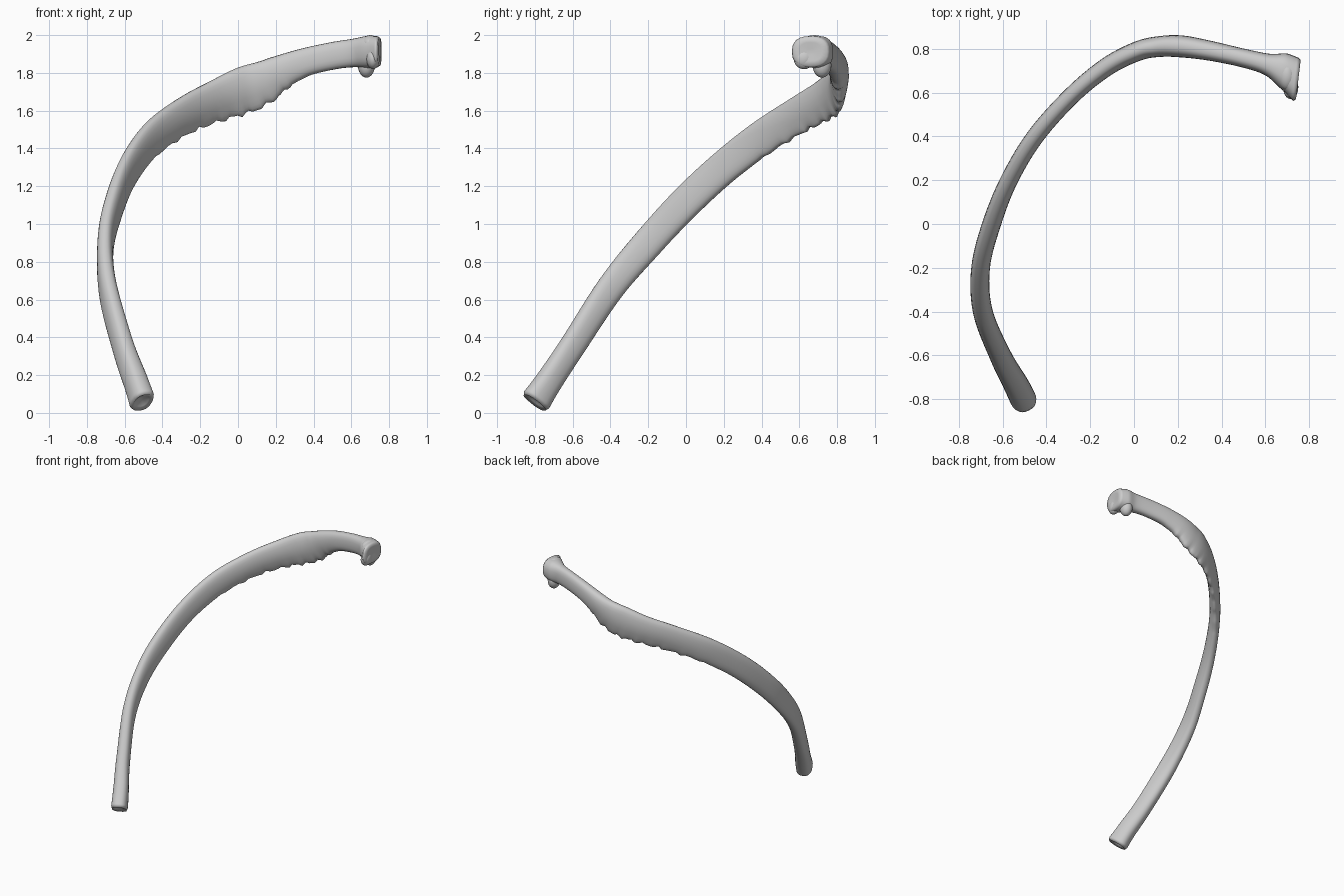
import bpy
import bmesh
import math
from mathutils import Vector

cube = bpy.data.objects.get("Cube")
if cube:
    bpy.data.objects.remove(cube, do_unlink=True)

# Stations along the bone: centre x, y, z, blade height, blade thickness
STATIONS = [
    (-.51, -.79, .07, .16, .12),
    (-.54, -.73, .16, .145, .115),
    (-.61, -.6, .355, .14, .1),
    (-.69, -.4, .66, .15, .09),
    (-.7, -.2, .9, .165, .085),
    (-.65, 0, 1.115, .175, .085),
    (-.57, .2, 1.3, .18, .08),
    (-.45, .4, 1.455, .19, .08),
    (-.28, .59, 1.575, .2, .08),
    (-.12, .72, 1.65, .22, .085),
    (.02, .79, 1.705, .245, .09),
    (.12, .81, 1.745, .23, .095),
    (.22, .81, 1.8, .185, .1),
    (.35, .79, 1.855, .15, .09),
    (.5, .757, 1.89, .145, .085),
    (.61, .728, 1.905, .15, .1),
    (.68, .7, 1.91, .17, .16),
    (.738, .66, 1.912, .165, .2),
]
SIDES = 24
STEPS = 7


def spline(a, b, c, d, t):
    """Catmull-Rom blend of four neighbouring stations."""
    return [0.5 * (2 * q + (r - p) * t + (2 * p - 5 * q + 4 * r - s) * t * t
                   + (3 * q - p - 3 * r + s) * t ** 3)
            for p, q, r, s in zip(a, b, c, d)]


def sample(stations):
    last = len(stations) - 1
    rows = []
    for i in range(last):
        four = [stations[min(max(k, 0), last)] for k in range(i - 1, i + 3)]
        rows += [spline(*four, step / STEPS) for step in range(STEPS)]
    return rows + [list(stations[-1])]


def superellipse(angle, power):
    c, s = math.cos(angle), math.sin(angle)
    return (math.copysign(abs(c) ** power, c),
            math.copysign(abs(s) ** power, s))


def section(row, tangent, scale=1.0, shift=0.0):
    """Blade section: rounded upper border, thinner wavy lower border."""
    x, y, z, height, thick = row
    up = (Vector((0, 0, 1)) - tangent * tangent.z).normalized()
    side = up.cross(tangent)
    centre = Vector((x, y, z)) + tangent * shift
    blade = max(0.0, 1 - ((x + 0.1) / 0.45) ** 2) if y > 0.2 else 0.0
    ripple = blade * (0.009 * math.sin(x * 75) + 0.006 * math.sin(x * 131))
    points = []
    for k in range(SIDES):
        u, v = superellipse(math.tau * k / SIDES, 0.8)
        low = max(0.0, -v)
        across = u * thick / 2 * (1 - 0.45 * blade * low)
        along = v * height / 2 + ripple * low ** 2
        points.append(centre + (side * across + up * along) * scale)
    return points


def make_shaft():
    rows = sample(STATIONS)
    centres = [Vector(r[:3]) for r in rows]
    last = len(rows) - 1
    tangents = [(centres[min(i + 1, last)] - centres[max(i - 1, 0)]).normalized()
                for i in range(len(rows))]
    # The head joint faces almost straight sideways
    for i, row in enumerate(rows):
        turn = min(1.0, max(0.0, (row[0] - 0.58) / 0.12))
        tangents[i] = tangents[i].lerp(Vector((1, -0.12, 0)), turn).normalized()

    # Rounded rims and shallow hollows close both ends
    rings = [section(rows[0], tangents[0], s, d)
             for s, d in ((0.2, 0.005), (0.6, -0.008), (0.88, -0.02))]
    rings += [section(r, t) for r, t in zip(rows, tangents)]
    rings += [section(rows[-1], tangents[-1], s, d)
              for s, d in ((0.9, 0.012), (0.6, 0.012), (0.2, 0.007))]

    bm = bmesh.new()
    loops = [[bm.verts.new(p) for p in ring] for ring in rings]
    for a, b in zip(loops, loops[1:]):
        for k in range(SIDES):
            n = (k + 1) % SIDES
            bm.faces.new((a[k], a[n], b[n], b[k]))
    bm.faces.new(loops[0])
    bm.faces.new(loops[-1])
    return finish("rib_shaft", bm)


def make_knob(name, centre, size):
    """Smooth bony swelling that merges into the shaft."""
    bm = bmesh.new()
    bmesh.ops.create_uvsphere(bm, u_segments=20, v_segments=12, radius=1)
    for v in bm.verts:
        v.co = Vector(centre) + Vector(a * b for a, b in zip(v.co, size))
    return finish(name, bm)


def finish(name, bm):
    bmesh.ops.recalc_face_normals(bm, faces=bm.faces)
    mesh = bpy.data.meshes.new(name)
    bm.to_mesh(mesh)
    bm.free()
    for face in mesh.polygons:
        face.use_smooth = True
    mesh.materials.append(bone)
    obj = bpy.data.objects.new(name, mesh)
    bpy.context.collection.objects.link(obj)
    return obj


# Pale grey bone
bone = bpy.data.materials.new("pale_bone")
colour = (0.6, 0.6, 0.6, 1)
bone.diffuse_color = colour
bone.use_nodes = True
bone.node_tree.nodes["Principled BSDF"].inputs["Base Color"].default_value = colour

make_shaft()
make_knob("joint_tubercle", (.68, .72, 1.84), (.045, .05, .065))
make_knob("head_crest", (.7, .68, 1.955), (.045, .07, .045))
make_knob("head_lip", (.715, .625, 1.875), (.035, .055, .055))
